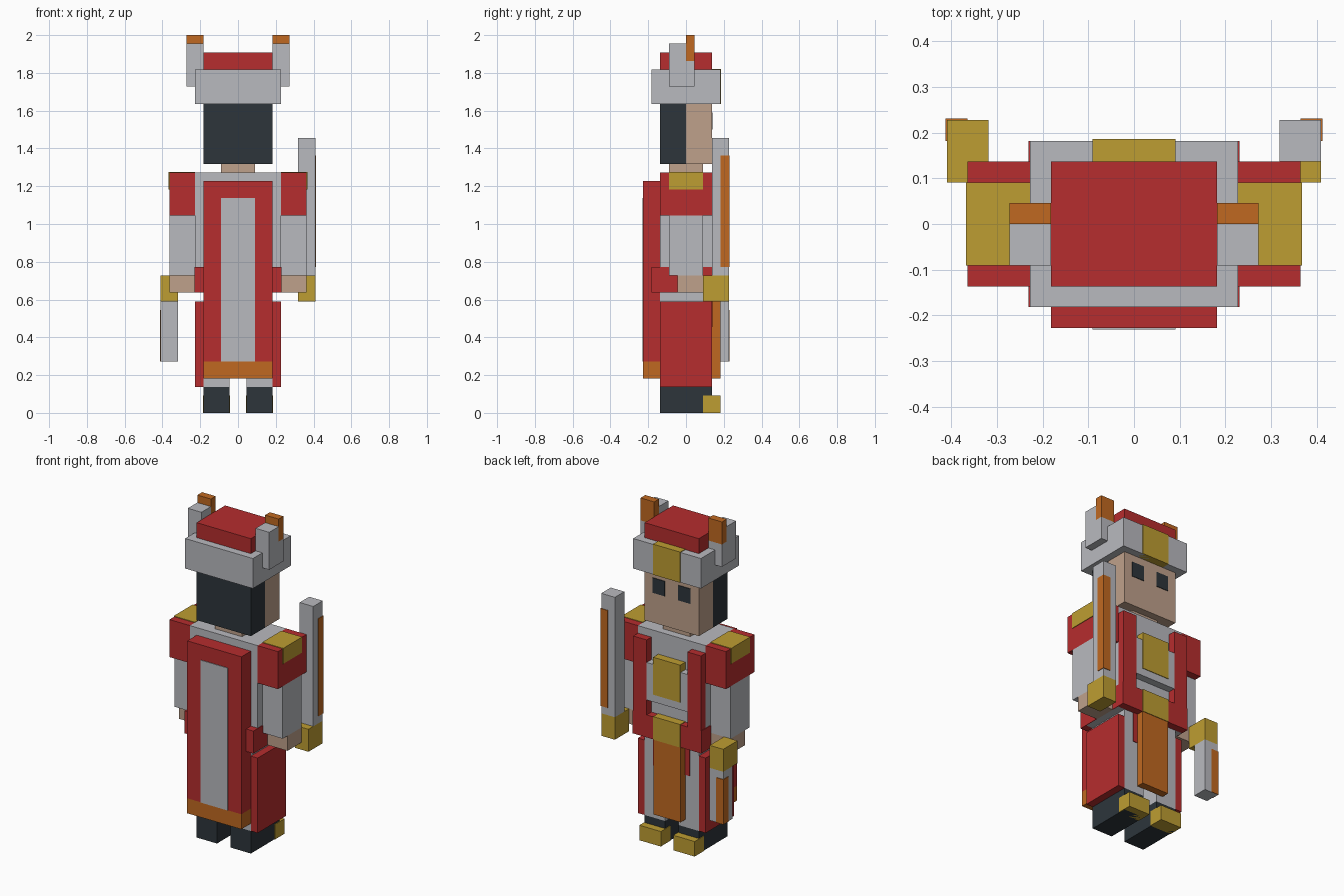
import bpy
import bmesh
from mathutils import Vector

cube = bpy.data.objects.get("Cube")
if cube:
    bpy.data.objects.remove(cube, do_unlink=True)

UNIT = 1 / 22      # one block of the figure's grid
PAINT = 0.08       # thickness of painted plates, in blocks


def linear(channel):
    c = channel / 255
    return c / 12.92 if c <= 0.04045 else ((c + 0.055) / 1.055) ** 2.4


def material(name, *rgb):
    mat = bpy.data.materials.new(name)
    mat.use_nodes = True
    colour = (*[linear(c) for c in rgb], 1)
    mat.diffuse_color = colour
    mat.node_tree.nodes["Principled BSDF"].inputs["Base Color"].default_value = colour
    return mat


RED = material("red cloth", 182, 45, 46)
GREY = material("light grey", 185, 186, 191)
GOLD = material("gold", 190, 157, 50)
ORANGE = material("orange", 192, 105, 33)
SKIN = material("skin", 191, 161, 139)
DARK = material("dark slate", 45, 53, 59)


def block(name, mat, x, y, z):
    """Box spanning the given (low, high) ranges, in blocks."""
    low, high = (Vector(v) * UNIT for v in zip(x, y, z))
    bm = bmesh.new()
    bmesh.ops.create_cube(bm, size=1)
    bmesh.ops.scale(bm, vec=high - low, verts=bm.verts)
    mesh = bpy.data.meshes.new(name)
    bm.to_mesh(mesh)
    bm.free()
    mesh.materials.append(mat)
    obj = bpy.data.objects.new(name, mesh)
    obj.location = (low + high) / 2
    bpy.context.collection.objects.link(obj)
    return obj


def centred(name, mat, half, y, z):
    return block(name, mat, (-half, half), y, z)


def pair(name, mat, x, y, z):
    block("left_" + name, mat, x, y, z)
    block("right_" + name, mat, (-x[1], -x[0]), y, z)


# Head, with hair on one half and the face on the other
centred("hair", DARK, 4, (-3, 0), (29, 36))
centred("face", SKIN, 4, (0, 3), (29, 36))
centred("neck", SKIN, 2, (-2, 2), (28, 29))
pair("eye", DARK, (1, 2.8), (3, 3 + PAINT), (33, 35))

# Hat with band, badge and upright horns
centred("hat_band", GREY, 5, (-4, 4), (36, 40))
centred("hat_crown", RED, 4, (-3, 3), (40, 42))
centred("hat_badge", GOLD, 2, (3, 4 + PAINT), (36, 40 + PAINT))
pair("horn", GREY, (4, 6), (-2, 0), (38, 43))
pair("horn_base", GREY, (4, 6), (0, 1), (38, 41))
pair("horn_tip", ORANGE, (4, 6), (0, 1), (41, 44))

# Torso, chest plate, straps and belt
centred("torso", GREY, 5, (-3, 3), (14, 28))
centred("chest_plate", GREY, 3, (3, 4), (19, 24))
centred("chest_emblem", GOLD, 2, (3, 4 + PAINT), (20, 25))
pair("strap", RED, (3, 5), (3, 4), (17, 27))
centred("belt", RED, 5 + PAINT, (-4, 4), (14, 17))
centred("buckle", GOLD, 2, (3, 4 + PAINT), (14, 17 + PAINT))

# Arms with shoulder pads
pair("shoulder", RED, (5, 8), (-3, 3), (23, 28))
pair("shoulder_stripe", GOLD, (5, 8 + PAINT), (-2, 2), (26, 28 + PAINT))
pair("sleeve", GREY, (5, 8), (-2, 2), (16, 23))
pair("hand", SKIN, (5, 8), (-1, 2), (14, 16))

# Legs, shoes and hanging robe panels
pair("leg", GREY, (1, 4), (-3, 3), (3, 14))
pair("leg_cloth", RED, (1, 2.7), (3, 3 + PAINT), (10, 14))
pair("shoe", DARK, (1, 4), (-3, 3), (0, 3))
pair("toe_cap", GOLD, (1 - PAINT, 4 + PAINT), (2, 4), (0, 2))
pair("robe_side", RED, (4, 5), (-3, 3), (3, 13))
centred("tabard", ORANGE, 2, (3, 4), (4, 14))

# Cape with stripe and hem
centred("cape", RED, 4, (-5, -3), (6, 27))
centred("cape_hem", ORANGE, 4, (-5, -3), (4, 6))
centred("cape_stripe", GREY, 2, (-5 - PAINT, -5), (6, 25))

# Blades: one raised, one lowered, each with a coloured outer edge
pair("hilt", GOLD, (7, 9), (2, 5), (13, 16))
block("raised_blade", GREY, (7, 9), (3, 5), (16, 32))
block("raised_edge", ORANGE, (8, 9 + PAINT), (4, 5 + PAINT), (17, 30))
block("lowered_blade", GREY, (-9, -7), (3, 5), (6, 13))
block("lowered_edge", ORANGE, (-9 - PAINT, -8), (4, 5 + PAINT), (6, 12))
